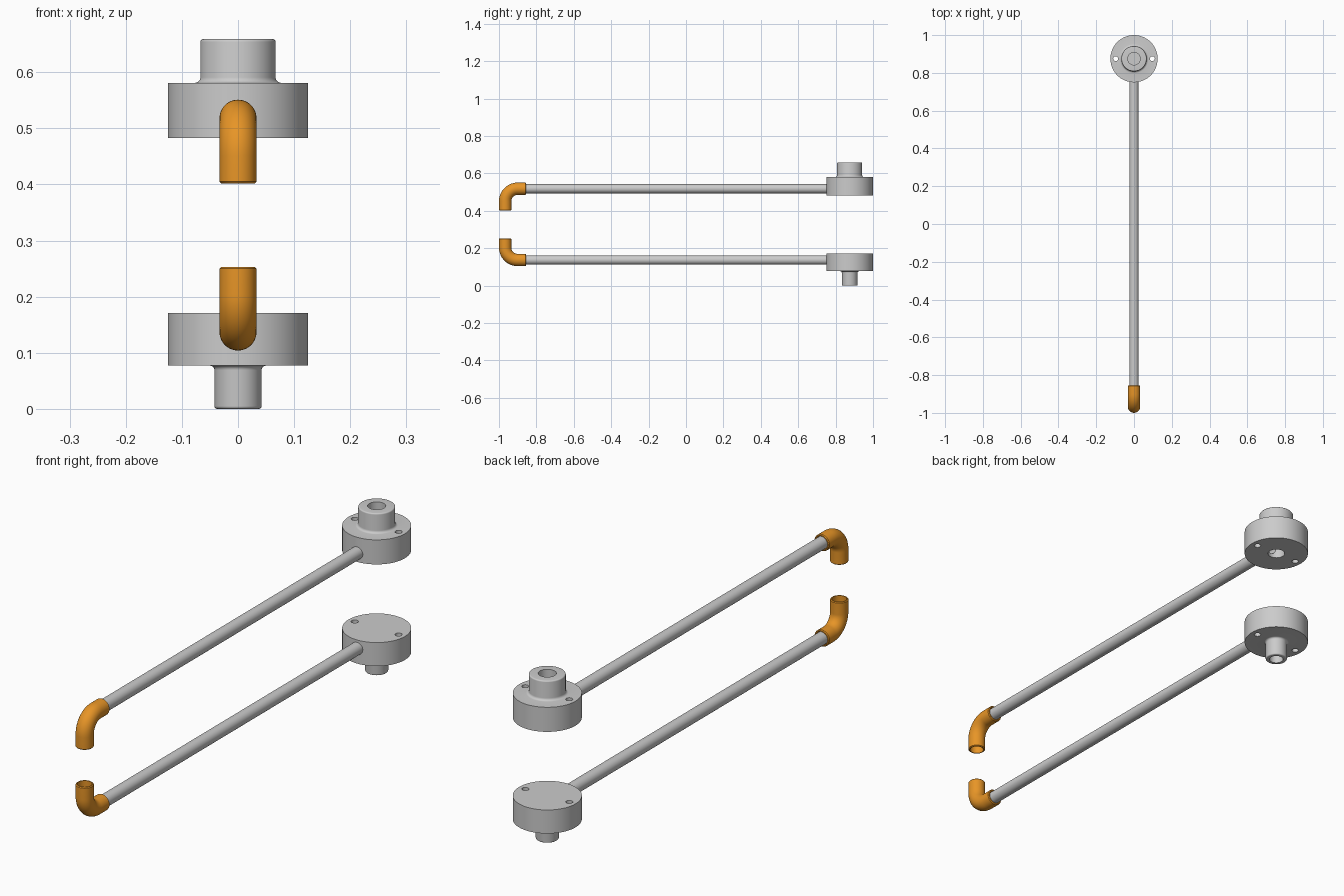
import bpy, bmesh, math
from mathutils import Vector

if "Cube" in bpy.data.objects:
    bpy.data.objects.remove(bpy.data.objects["Cube"])

SEG = 64
FLANGE_Y = 0.875
PIPE_R, BORE_R = 0.0245, 0.019
ELBOW_R, ELBOW_IN = 0.033, 0.0265

orange = bpy.data.materials.new("orange_plastic")
orange.diffuse_color = (0.8, 0.3, 0.02, 1)
orange.use_nodes = True
orange.node_tree.nodes["Principled BSDF"].inputs["Base Color"].default_value = orange.diffuse_color


def skin(name, rings, closed, mat=None):
    """Join rings of points into one surface."""
    bm = bmesh.new()
    rows = [[bm.verts.new(p) for p in ring] for ring in rings]
    pairs = list(zip(rows, rows[1:])) + ([(rows[-1], rows[0])] if closed else [])
    for a, b in pairs:
        for i in range(len(a)):
            j = (i + 1) % len(a)
            bm.faces.new((a[i], a[j], b[j], b[i]))
    bmesh.ops.remove_doubles(bm, verts=bm.verts, dist=1e-5)
    bmesh.ops.recalc_face_normals(bm, faces=bm.faces)
    me = bpy.data.meshes.new(name)
    bm.to_mesh(me)
    bm.free()
    ob = bpy.data.objects.new(name, me)
    bpy.context.collection.objects.link(ob)
    if mat:
        me.materials.append(mat)
    return ob


def activate(ob):
    bpy.ops.object.select_all(action='DESELECT')
    ob.select_set(True)
    bpy.context.view_layer.objects.active = ob


def smooth(ob):
    activate(ob)
    bpy.ops.object.shade_smooth_by_angle(angle=math.radians(35))


def lathe(name, profile, closed):
    angles = [2 * math.pi * i / SEG for i in range(SEG)]
    return skin(name, [[(r * math.cos(a), FLANGE_Y + r * math.sin(a), z)
                        for a in angles] for r, z in profile], closed)


def drill(ob, radius, depth, location, rotation=(0, 0, 0)):
    bpy.ops.mesh.primitive_cylinder_add(vertices=32, radius=radius, depth=depth,
                                        location=location, rotation=rotation)
    cutter = bpy.context.object
    cutter.hide_render = True
    activate(ob)
    mod = ob.modifiers.new("drill", 'BOOLEAN')
    mod.operation, mod.solver, mod.object = 'DIFFERENCE', 'EXACT', cutter
    bpy.ops.object.modifier_apply(modifier=mod.name)
    bpy.data.objects.remove(cutter)


def arc(r, z, rad, a0, a1, n=5):
    return [(r + rad * math.cos(math.radians(a0 + (a1 - a0) * i / n)),
             z + rad * math.sin(math.radians(a0 + (a1 - a0) * i / n))) for i in range(n + 1)]


def tube(name, stations, z0, s, mat=None):
    """Sweep circles along (y, drop, bend angle, radius) stations."""
    rings = []
    for y, h, phi, r in stations:
        ring = []
        for i in range(48):
            t = 2 * math.pi * i / 48
            n = r * math.sin(t)
            ring.append(Vector((r * math.cos(t), y - n * math.sin(phi),
                                z0 - s * (h - n * math.cos(phi)))))
        rings.append(ring)
    smooth(skin(name, rings, True, mat))


def elbow(name, z0, s):
    bend, y1, y0, drop, c = 0.067, -0.9, -0.855, 0.116, 0.003
    q = math.pi / 2
    mid = [(y1 - bend * math.sin(q * i / 14), bend * (1 - math.cos(q * i / 14)), q * i / 14)
           for i in range(15)]
    yv = y1 - bend
    outer = ([(y0, 0, 0, ELBOW_R - c), (y0 - c, 0, 0, ELBOW_R)]
             + [m + (ELBOW_R,) for m in mid]
             + [(yv, drop - c, q, ELBOW_R), (yv, drop, q, ELBOW_R - c)])
    inner = ([(y0, 0, 0, ELBOW_IN)] + [m + (ELBOW_IN,) for m in mid]
             + [(yv, drop, q, ELBOW_IN)])
    tube(name, outer + inner[::-1], z0, s, orange)


# Upper flange: open bore right through, boss on top
upper = lathe("upper_flange",
              [(0.033, 0.483), (0.125, 0.483), (0.125, 0.581)]
              + arc(0.077, 0.591, 0.01, 270, 180)
              + arc(0.062, 0.654, 0.005, 0, 90) + [(0.033, 0.659)], True)

# Lower flange: solid top face, blind bore in the boss below
lower = lathe("lower_flange",
              [(0, 0.171), (0.125, 0.171), (0.125, 0.077)]
              + arc(0.050, 0.069, 0.008, 90, 180)
              + arc(0.037, 0.005, 0.005, 0, -90)
              + [(0.027, 0), (0.027, 0.137), (0, 0.137)], False)

# Screw holes, side port, pipe and elbow for each arm
for label, flange, z0, s in (("upper", upper, 0.518, 1), ("lower", lower, 0.137, -1)):
    for x in (-0.097, 0.097):
        drill(flange, 0.013, 0.3, (x, FLANGE_Y, z0))
    drill(flange, BORE_R, 0.17, (0, FLANGE_Y - 0.085, z0), (math.pi / 2, 0, 0))
    smooth(flange)
    tube(label + "_pipe", [(-0.9, 0, 0, PIPE_R), (0.765, 0, 0, PIPE_R),
                           (0.765, 0, 0, BORE_R), (-0.9, 0, 0, BORE_R)], z0, s)
    elbow(label + "_elbow", z0, s)
